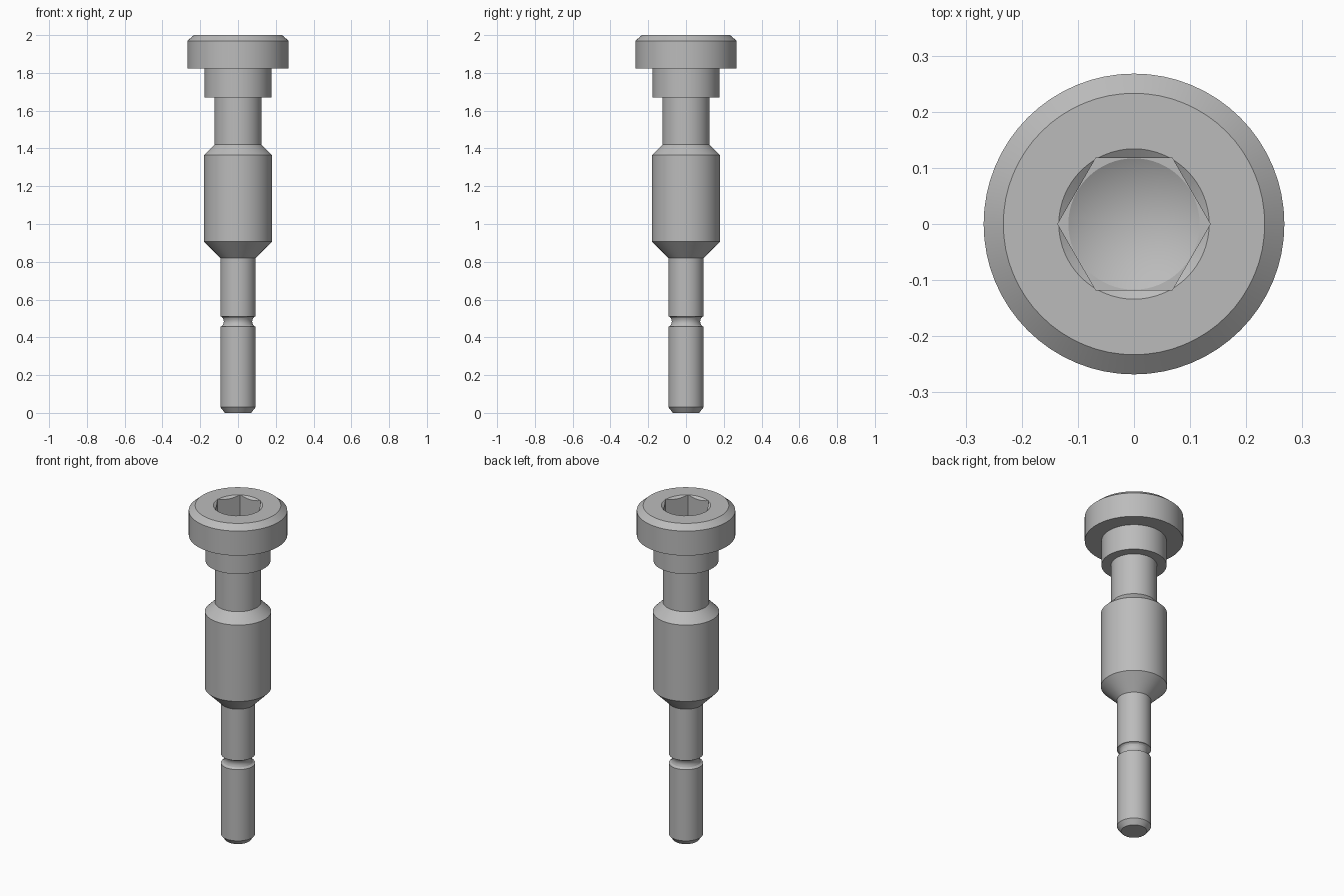
import bpy, bmesh, math

SEGMENTS = 64

if "Cube" in bpy.data.objects:
    bpy.data.objects.remove(bpy.data.objects["Cube"], do_unlink=True)

steel = bpy.data.materials.new("steel_grey")
steel.use_nodes = True
color = (0.5, 0.5, 0.5, 1)
steel.diffuse_color = color
steel.node_tree.nodes["Principled BSDF"].inputs["Base Color"].default_value = color


def lathe(name, profile, segments=SEGMENTS):
    """Revolve (radius, height) points, starting and ending on the z axis."""
    bm = bmesh.new()
    verts = [bm.verts.new((r, 0, z)) for r, z in profile]
    edges = [bm.edges.new(pair) for pair in zip(verts, verts[1:])]
    bmesh.ops.spin(bm, geom=verts + edges, cent=(0, 0, 0), axis=(0, 0, 1),
                   angle=math.tau, steps=segments, use_merge=True)
    bmesh.ops.remove_doubles(bm, verts=bm.verts, dist=1e-5)
    bmesh.ops.recalc_face_normals(bm, faces=bm.faces)
    mesh = bpy.data.meshes.new(name)
    bm.to_mesh(mesh)
    bm.free()
    obj = bpy.data.objects.new(name, mesh)
    bpy.context.collection.objects.link(obj)
    mesh.materials.append(steel)
    return obj


# Rounded retaining groove in the pilot pin
pin_r, groove_z, groove_r = 0.093, 0.484, 0.027
groove = []
for i in range(9):
    a = -math.pi / 2 + math.pi * i / 8
    groove.append((pin_r - 0.018 * math.cos(a), groove_z + groove_r * math.sin(a)))

# Whole turned body from the tip up to the head
profile = [(0, 0), (0.07, 0), (pin_r, 0.03)] + groove + [
    (pin_r, 0.82), (0.18, 0.907),        # pilot pin, lower cone
    (0.18, 1.365), (0.125, 1.42),        # shank, upper cone
    (0.125, 1.67), (0.177, 1.67),        # neck, collar
    (0.177, 1.823), (0.268, 1.823),      # underside of head
    (0.268, 1.97), (0.233, 2), (0, 2),   # head with chamfer
]
bolt = lathe("shoulder_bolt", profile)

# Socket cutters: hexagon, then drilled hole with countersunk mouth
hexagon = lathe("hex_socket_cutter",
                [(0, 1.85), (0.136, 1.85), (0.136, 2.1), (0, 2.1)], 6)
drill = lathe("drill_cutter",
              [(0, 1.785), (0.117, 1.85), (0.117, 1.988),
               (0.134, 2), (0.151, 2.012), (0, 2.012)])

for cutter in (hexagon, drill):
    mod = bolt.modifiers.new(cutter.name, 'BOOLEAN')
    mod.operation = 'DIFFERENCE'
    mod.solver = 'EXACT'
    mod.object = cutter
    cutter.hide_render = True

# Bake the socket into the body, then shade smooth with sharp edges
bpy.ops.object.select_all(action='DESELECT')
bolt.select_set(True)
bpy.context.view_layer.objects.active = bolt
for mod in list(bolt.modifiers):
    bpy.ops.object.modifier_apply(modifier=mod.name)
for cutter in (hexagon, drill):
    bpy.data.objects.remove(cutter, do_unlink=True)
bpy.ops.object.shade_smooth_by_angle(angle=math.radians(20))
